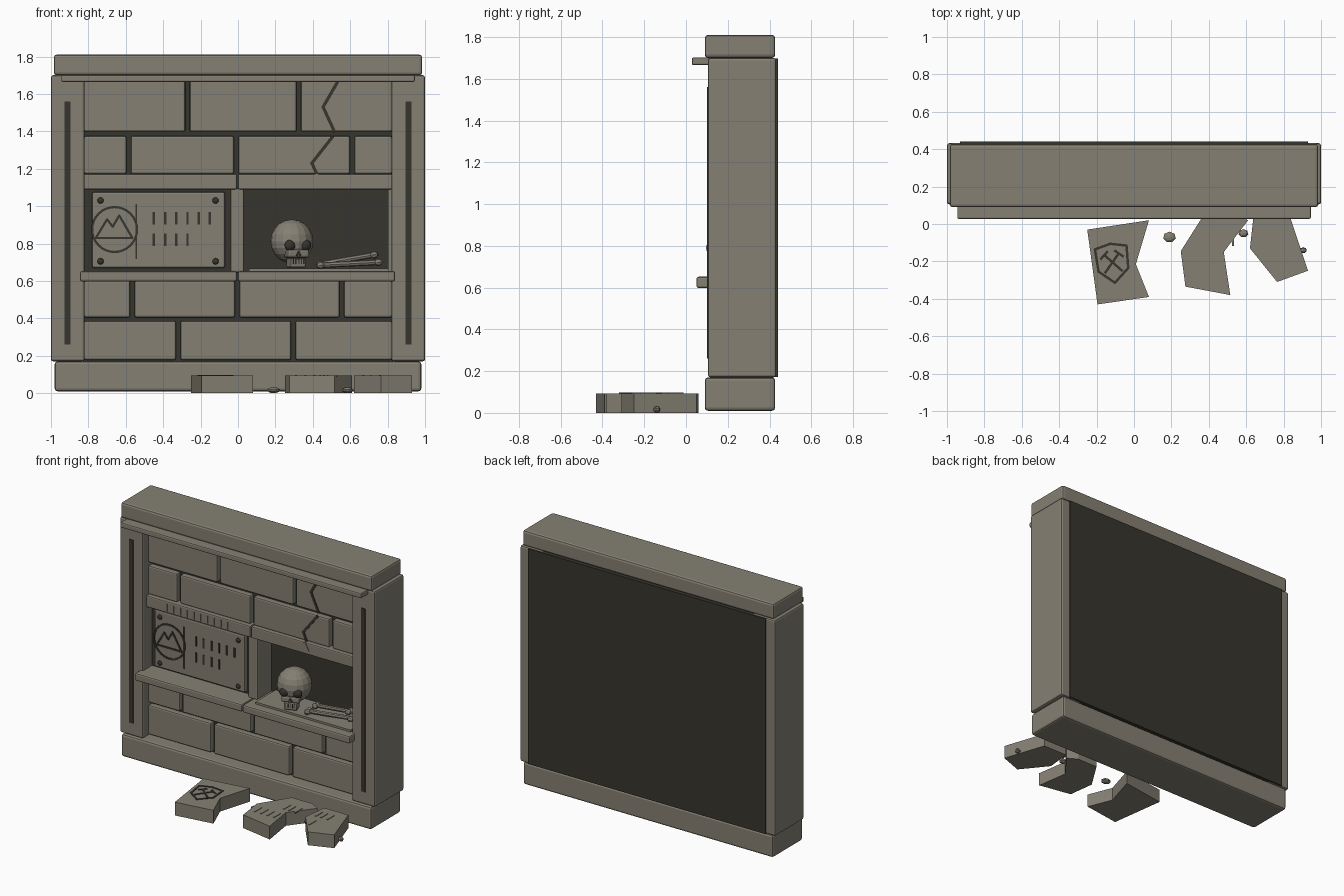
import bpy, bmesh, math
from mathutils import Matrix, Vector

cube = bpy.data.objects.get("Cube")
if cube:
    bpy.data.objects.remove(cube, do_unlink=True)


def material(name, rgb):
    m = bpy.data.materials.new(name)
    m.use_nodes = True
    m.diffuse_color = (*rgb, 1)
    m.node_tree.nodes["Principled BSDF"].inputs["Base Color"].default_value = (*rgb, 1)
    return m


STONE = material("weathered stone", (0.235, 0.216, 0.172))
DARK = material("dark recess", (0.037, 0.035, 0.027))
T, S = Matrix.Translation, lambda x, y, z: Matrix.Diagonal((x, y, z, 1))
RZ = lambda a: Matrix.Rotation(a, 4, 'Z')


def finish(name, bm, mat, bevel=0):
    bmesh.ops.recalc_face_normals(bm, faces=bm.faces)
    me = bpy.data.meshes.new(name)
    bm.to_mesh(me)
    bm.free()
    me.materials.append(mat)
    ob = bpy.data.objects.new(name, me)
    bpy.context.collection.objects.link(ob)
    if bevel:
        mod = ob.modifiers.new("soft edge", 'BEVEL')
        mod.width, mod.segments = bevel, 2
    return ob


def box(name, x, y, z, mat=STONE, bevel=0.0):
    """Block given by its (low, high) range on each axis."""
    bm = bmesh.new()
    mid = Vector([sum(r) / 2 for r in (x, y, z)])
    bmesh.ops.create_cube(bm, size=1, matrix=T(mid) @ S(*(r[1] - r[0] for r in (x, y, z))))
    return finish(name, bm, mat, bevel)


def placed_cube(name, frame, centre, size, mat=STONE, bevel=0.0):
    bm = bmesh.new()
    bmesh.ops.create_cube(bm, size=1, matrix=frame @ T(centre) @ S(*size))
    return finish(name, bm, mat, bevel)


def ball(name, frame, centre, size, mat=STONE, seg=16, rings=10):
    bm = bmesh.new()
    bmesh.ops.create_uvsphere(bm, u_segments=seg, v_segments=rings, radius=1,
                              matrix=frame @ T(centre) @ S(*size))
    return finish(name, bm, mat)


def front(y):
    return T((0, y, 0)) @ Matrix.Rotation(math.pi / 2, 4, 'X')


def strokes(name, plane, lines, width, mat=DARK):
    """Thin carved marks: 2D polylines laid on a plane."""
    bm = bmesh.new()
    for line in lines:
        for a, b in zip(line, line[1:]):
            a, b = Vector(a), Vector(b)
            d, m = b - a, (a + b) / 2
            bmesh.ops.create_cube(bm, size=1, matrix=plane @ T((m.x, m.y, 0))
                                  @ RZ(math.atan2(d.y, d.x)) @ S(d.length + width * .6, width, .008))
    return finish(name, bm, mat)


def notches(xs, z, h):
    return [[(x, z - h / 2), (x, z + h / 2)] for x in xs]


# Frame of the monument
box("base_plinth", (-.98, .98), (.09, .427), (.01, .17), STONE, .015)
box("top_beam", (-.985, .985), (.09, .427), (1.70, 1.81), STONE, .015)
box("cornice_strip", (-.945, .945), (.028, .15), (1.665, 1.702), STONE, .008)
for side, s in (("left", 1), ("right", -1)):
    box(side + "_post", sorted((s * .82, s)), (.105, .432), (.17, 1.70), STONE, .012)
    box(side + "_post_groove", sorted((s * .895, s * .927)), (.101, .109), (.26, 1.56), DARK)

# Dark core behind the masonry, leaving the niche open
box("back_panel", (-.93, .93), (.335, .44), (.172, 1.698), DARK)
box("lower_mortar", (-.83, .83), (.205, .34), (.16, .65), DARK)
box("upper_mortar", (-.83, .83), (.205, .34), (1.10, 1.71), DARK)
box("plaque_backing", (-.83, 0), (.21, .34), (.64, 1.11), DARK)

# Brick courses: bottom, top, joints
courses = [(.178, .387, (-.32, .295)), (.405, .602, (-.565, -.005, .555)),
           (1.172, 1.375, (-.585, -.01, .61)), (1.398, 1.70, (-.27, .325))]
for r, (z0, z1, joints) in enumerate(courses):
    edges = (-.835, *joints, .835)
    for i, (a, b) in enumerate(zip(edges, edges[1:])):
        box(f"brick_{r + 1}_{i + 1}", (a + .012, b - .012), (.168, .30), (z0, z1), STONE, .01)

# Ledges, lintels and niche surround
for side, a, b in (("right", -.845, -.006), ("left", .0, .84)):
    box(side + "_shelf", (a, b), (.05, .335), (.598, .652), STONE, .01)
    box(side + "_lintel", (max(a, -.825), min(b, .825)), (.145, .335), (1.09, 1.172), STONE, .008)
box("centre_pillar", (-.04, .033), (.17, .335), (.645, 1.095), STONE, .01)
box("niche_floor", (.06, .805), (.11, .335), (.64, .666))
box("niche_jamb", (.803, .825), (.17, .335), (.645, 1.095))

# Carved plaque with bolts
box("plaque", (-.78, -.07), (.175, .215), (.67, 1.075), STONE, .01)
for x in (-.735, -.12):
    for z in (.705, 1.03):
        ball("plaque_bolt", Matrix(), (x, .175, z), (.017, .012, .017), DARK, 12, 6)
ring = [(-.66 + .12 * math.cos(k * math.tau / 32), .875 + .12 * math.sin(k * math.tau / 32))
        for k in range(33)]
peaks = [(-.76, .83), (-.70, .93), (-.67, .89), (-.635, .95), (-.565, .83), (-.76, .83)]
strokes("plaque_peak_carving", front(.174), [ring, peaks], .012)
strokes("plaque_divider", front(.174), [[(-.545, .72), (-.545, 1.01)]], .008)
rows = notches([-.45 + .06 * i for i in range(6)], .935, .06)
rows += notches([-.45 + .06 * i for i in range(4)], .82, .06)
strokes("plaque_notches", front(.174), rows, .013)
strokes("lintel_notches", front(.144),
        notches([-.66 + .053 * i for i in range(10)], 1.13, .045), .009, STONE)

# Crack running down the wall
strokes("wall_crack", front(.167), [[(.53, 1.66), (.455, 1.53), (.515, 1.40)],
                                    [(.505, 1.37), (.395, 1.23), (.42, 1.175)]], .017)
strokes("lintel_crack", front(.144), [[(.42, 1.17), (.447, 1.12)]], .017, STONE)

# Skull turned a little to its left
head = T((.288, .222, .812)) @ RZ(math.radians(20))
ball("skull_cranium", head, (0, 0, 0), (.115, .112, .117))
placed_cube("skull_cheeks", head, (0, -.062, -.066), (.125, .09, .045), STONE, .012)
placed_cube("skull_jaw", head, (0, -.066, -.116), (.088, .08, .05), STONE, .01)
for s in (-1, 1):
    ball("skull_eye", head, (s * .045, -.094, -.022), (.031, .02, .03), DARK, 12, 8)
strokes("skull_nose", head @ front(-.108), [[(-.009, -.075), (0, -.058), (.009, -.075)]], .01)
strokes("skull_teeth_gaps", head @ front(-.106),
        notches([-.03 + .015 * i for i in range(5)], -.108, .025), .004)


# Bones lying beside the skull
def bone(name, a, b, r):
    a, b = Vector(a), Vector(b)
    d = b - a
    frame = T((a + b) / 2) @ d.to_track_quat('Z', 'Y').to_matrix().to_4x4()
    bm = bmesh.new()
    bmesh.ops.create_cone(bm, cap_ends=True, segments=8, radius1=r, radius2=r,
                          depth=d.length, matrix=frame)
    for end in (-1, 1):
        for s in (-1, 1):
            bmesh.ops.create_uvsphere(bm, u_segments=8, v_segments=6, radius=r * 1.35,
                                      matrix=frame @ T((s * r, 0, end * d.length / 2)))
    finish(name, bm, STONE)


bone("lower_bone", (.44, .16, .684), (.75, .20, .70), .015)
bone("crossed_bone", (.44, .25, .69), (.73, .21, .74), .015)

# Broken slabs on the ground
slabs = [[(-.25, -.03), (-.195, -.43), (.08, -.39), (.01, -.215), (.08, .02)],
         [(.25, -.145), (.275, -.335), (.515, -.38), (.48, -.15), (.61, .02), (.54, .06), (.38, .06)],
         [(.62, -.13), (.765, -.31), (.93, -.25), (.83, .05), (.64, .05)]]
for i, outline in enumerate(slabs):
    bm = bmesh.new()
    face = bm.faces.new([bm.verts.new((x, y, 0)) for x, y in outline])
    up = bmesh.ops.extrude_face_region(bm, geom=[face])
    bmesh.ops.translate(bm, vec=(0, 0, .094),
                        verts=[v for v in up["geom"] if isinstance(v, bmesh.types.BMVert)])
    finish(f"broken_slab_{i + 1}", bm, STONE)
top = T((0, 0, .094))
tilt = top @ T((-.115, -.205, 0)) @ RZ(.12)
shield = [(-.085, .08), (0, .10), (.085, .08), (.08, -.04), (0, -.11), (-.08, -.04), (-.085, .08)]
cross = [[(-.045, -.05), (.04, .045)], [(.045, -.05), (-.04, .045)],
         [(.02, .06), (.06, .025)], [(-.02, .06), (-.06, .025)]]
strokes("slab_shield_carving", tilt, [shield, *cross], .013)
marks = notches((.44, .48, .53), -.08, .07) + notches((.31, .36, .41, .46), -.22, .07)
marks += notches((.67, .71, .76), -.05, .07) + notches((.71,), -.18, .07)
strokes("slab_notches", top, marks, .01, STONE)

# Pebbles
for x, y, r in ((.19, -.07, .036), (.585, -.05, .028), (.905, -.14, .02)):
    ball("pebble", RZ(0), (x, y, .016), (r, r * .85, .016), STONE, 7, 5)
